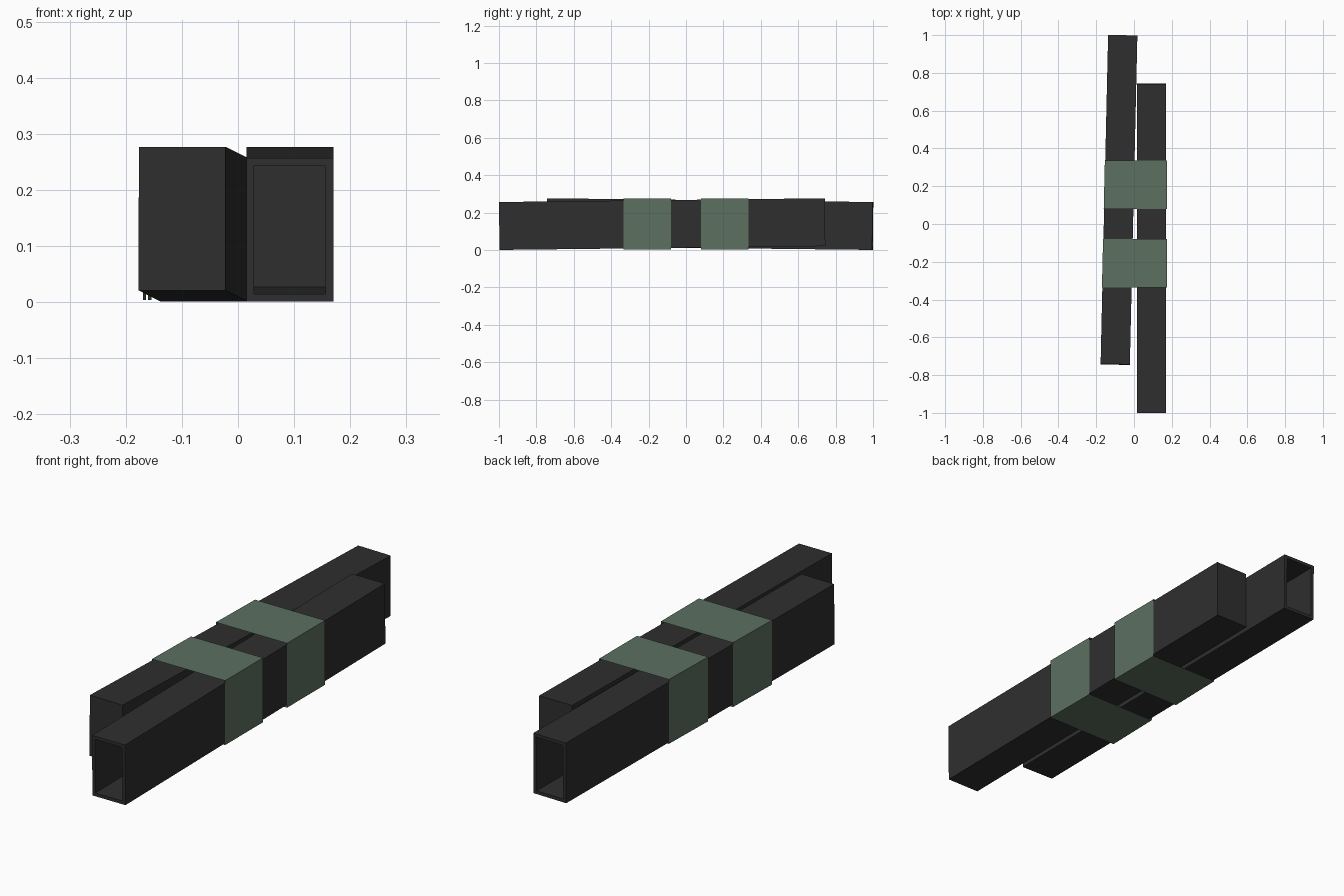
import bpy, bmesh, math
from mathutils import Matrix, Vector

if "Cube" in bpy.data.objects:
    bpy.data.objects.remove(bpy.data.objects["Cube"])


def material(name, rgb):
    m = bpy.data.materials.new(name)
    m.diffuse_color = (*rgb, 1)
    m.use_nodes = True
    m.node_tree.nodes["Principled BSDF"].inputs["Base Color"].default_value = m.diffuse_color
    return m


DARK = material("dark_steel", (0.028, 0.028, 0.028))
GREEN = material("green_tape", (0.108, 0.162, 0.118))

W, L, H = 0.155, 1.742, 0.256     # magazine body size
TILT = math.radians(0.66)         # lengthwise pitch of each body
YAW = math.radians(-1.31)         # skew of the left body


def finish(bm, name, mat):
    me = bpy.data.meshes.new(name)
    bm.to_mesh(me)
    bm.free()
    me.materials.append(mat)
    ob = bpy.data.objects.new(name, me)
    bpy.context.collection.objects.link(ob)
    return ob


def magazine(name, centre, turn):
    """Long box with a hollow bored into its -y end."""
    bm = bmesh.new()
    bmesh.ops.create_cube(bm, size=1, matrix=Matrix.Diagonal((W, L, H, 1)))
    bm.normal_update()
    end = min(bm.faces, key=lambda f: f.calc_center_median().y)
    bmesh.ops.inset_region(bm, faces=[end], thickness=0.0195)
    hole = bmesh.ops.extrude_discrete_faces(bm, faces=[end])["faces"][0]
    bmesh.ops.translate(bm, verts=hole.verts, vec=(0, 1.05, 0))
    bmesh.ops.recalc_face_normals(bm, faces=bm.faces)
    ob = finish(bm, name, DARK)
    ob.matrix_world = (Matrix.Translation(centre) @ Matrix.Rotation(turn, 4, 'Z')
                       @ Matrix.Rotation(TILT, 4, 'X'))


# Two bodies laid side by side, facing opposite ways
magazine("right_magazine", (0.0925, -0.1275, 0.139), 0)
magazine("left_magazine", (-0.0795, 0.1275, 0.139), math.pi + YAW)


def tape(name, y0, y1):
    """Open thin sleeve; its left wall follows the skewed body."""
    bm = bmesh.new()
    rings = []
    for y in (y0, y1):
        left = -0.1635 + (y - 0.0) * 0.0229 + 0.0015
        pts = [(left, 0.004), (0.174, 0.004), (0.174, 0.277), (left, 0.277)]
        rings.append([bm.verts.new(Vector((x, y, z))) for x, z in pts])
    a, b = rings
    for i in range(4):
        j = (i + 1) % 4
        bm.faces.new((a[i], a[j], b[j], b[i]))
    finish(bm, name, GREEN)


# Two bands of tape holding the bodies together
tape("front_tape", -0.335, -0.08)
tape("back_tape", 0.08, 0.335)
